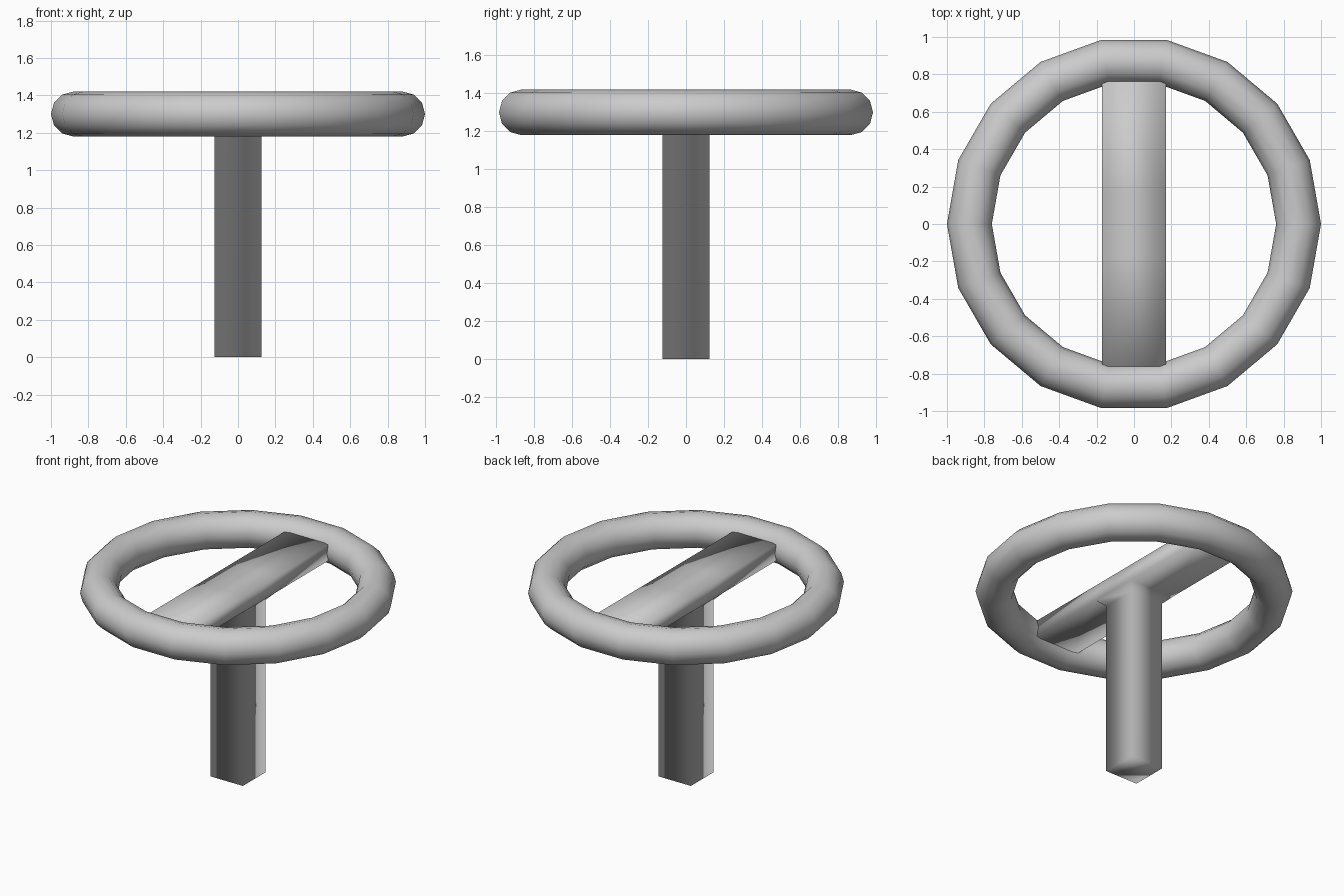
import bpy, bmesh

if "Cube" in bpy.data.objects:
    bpy.data.objects.remove(bpy.data.objects["Cube"])


def smooth(mesh):
    for p in mesh.polygons:
        p.use_smooth = True


# Ring: round tube, 18 sides around
bpy.ops.mesh.primitive_torus_add(major_segments=18, minor_segments=12,
                                 major_radius=0.88, minor_radius=0.12,
                                 location=(0, 0, 1.30))
ring = bpy.context.object
ring.name = "ring"
smooth(ring.data)

# Crossbar: flat bar split into three lengths, ends buried in the ring
W, TOP, BOTTOM = 0.17, 1.355, 1.245
bm = bmesh.new()


def rectangle(half_x, y0, y1, z):
    pts = [(-half_x, y0), (half_x, y0), (half_x, y1), (-half_x, y1)]
    return [bm.verts.new((x, y, z)) for x, y in pts]


loops = []
for y in (-0.85, -W, W, 0.85):
    section = [(-W, BOTTOM), (W, BOTTOM), (W, TOP), (-W, TOP)]
    loops.append([bm.verts.new((x, y, z)) for x, z in section])
for i in range(3):
    a, b = loops[i], loops[i + 1]
    for j in range(4):
        if (i, j) != (1, 0):  # opening for the post
            k = (j + 1) % 4
            bm.faces.new((a[j], a[k], b[k], b[j]))
bm.faces.new(loops[0])
bm.faces.new(loops[3])

# Post: short taper under the bar, then a square shaft to the floor
upper = [loops[1][0], loops[1][1], loops[2][1], loops[2][0]]
for half, z in ((0.125, 1.20), (0.125, 0.0)):
    lower = rectangle(half, -half, half, z)
    for j in range(4):
        k = (j + 1) % 4
        bm.faces.new((upper[j], upper[k], lower[k], lower[j]))
    upper = lower
bm.faces.new(upper)
bmesh.ops.recalc_face_normals(bm, faces=bm.faces)

mesh = bpy.data.meshes.new("post_and_crossbar")
bm.to_mesh(mesh)
bm.free()
smooth(mesh)
bpy.context.collection.objects.link(bpy.data.objects.new("post_and_crossbar", mesh))
